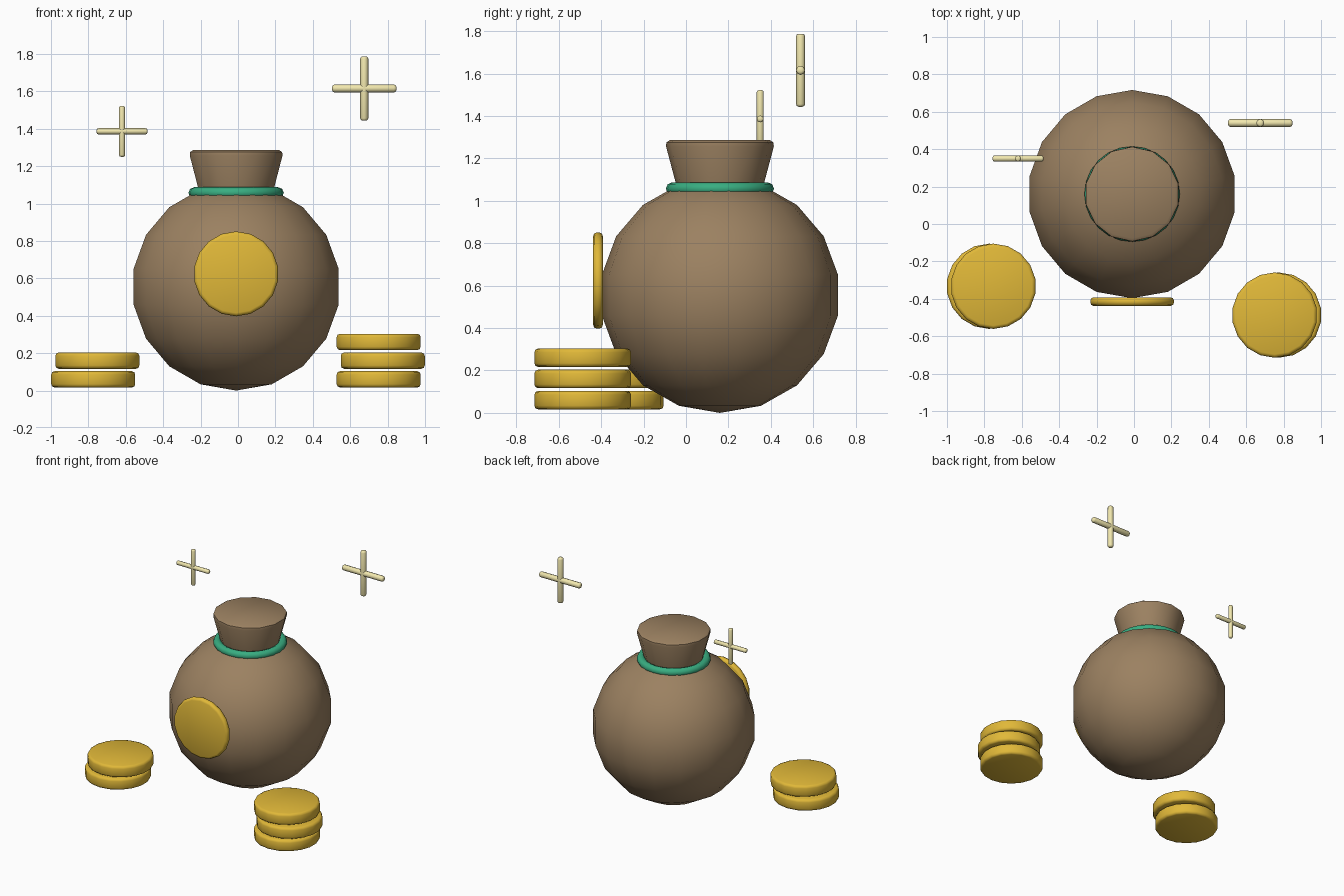
import bpy, bmesh
from math import sin, cos, pi, radians
from mathutils import Matrix

if "Cube" in bpy.data.objects:
    bpy.data.objects.remove(bpy.data.objects["Cube"])


def material(name, rgb):
    m = bpy.data.materials.new(name)
    m.diffuse_color = (*rgb, 1)
    m.use_nodes = True
    m.node_tree.nodes["Principled BSDF"].inputs["Base Color"].default_value = m.diffuse_color
    return m


CLOTH = material("cloth", (0.33, 0.22, 0.12))
GOLD = material("gold", (0.75, 0.48, 0.04))
CORD = material("cord", (0.04, 0.42, 0.22))
GLOW = material("glow", (0.88, 0.80, 0.42))


def finish(obj, name, mat, angle=50):
    obj.name = name
    obj.data.materials.append(mat)
    bpy.ops.object.select_all(action='DESELECT')
    obj.select_set(True)
    bpy.context.view_layer.objects.active = obj
    bpy.ops.object.shade_smooth_by_angle(angle=radians(angle))
    return obj


def lathe(name, profile, sides, loc, mat, rot=None):
    """Capped solid of revolution; profile is (radius, height) from bottom to top."""
    bm = bmesh.new()
    rings = []
    for r, z in profile:
        if r < 1e-5:
            rings.append([bm.verts.new((0, 0, z))])
        else:
            rings.append([bm.verts.new((r * cos(pi / 2 + 2 * pi * k / sides),
                                        r * sin(pi / 2 + 2 * pi * k / sides), z))
                          for k in range(sides)])
    for a, b in zip(rings, rings[1:]):
        for k in range(sides):
            quad = [a[k % len(a)], a[(k + 1) % len(a)],
                    b[(k + 1) % len(b)], b[k % len(b)]]
            bm.faces.new(list(dict.fromkeys(quad)))
    for ring in (rings[0], rings[-1]):
        if len(ring) > 1:
            bm.faces.new(ring)
    bmesh.ops.recalc_face_normals(bm, faces=bm.faces)
    if rot:
        bm.transform(rot)
    mesh = bpy.data.meshes.new(name)
    bm.to_mesh(mesh)
    bm.free()
    obj = bpy.data.objects.new(name, mesh)
    bpy.context.collection.objects.link(obj)
    obj.location = loc
    return finish(obj, name, mat)


def disc(name, r, h, bevel, sides, loc, mat, rot=None):
    """Cylinder with rounded rims, centred on loc."""
    arc = [(r - bevel + bevel * cos(a), h / 2 - bevel + bevel * sin(a))
           for a in (0, pi / 4, pi / 2)]
    profile = [(x, -z) for x, z in reversed(arc)] + arc
    return lathe(name, profile, sides, loc, mat, rot)


SX, SY = -0.01, 0.16

# Sack body: 18 sides, 9 latitude bands
body = [(0.565 * cos(radians(t)) if abs(t) < 90 else 0, 0.555 * sin(radians(t)))
        for t in range(-90, 91, 20)]
lathe("sack_body", body, 18, (SX, SY, 0.555), CLOTH)

# Flared neck with softened rim
lathe("sack_neck", [(0.194, 1.03), (0.254, 1.256), (0.2525, 1.275), (0.236, 1.286)],
      14, (SX, SY, 0), CLOTH)

# Cord tie
bpy.ops.mesh.primitive_torus_add(major_segments=24, minor_segments=8,
                                 major_radius=0.225, minor_radius=0.03,
                                 location=(SX, SY, 1.057))
finish(bpy.context.object, "cord_tie", CORD)

# Coin emblem on the front
disc("front_coin", 0.227, 0.046, 0.018, 18, (SX, -0.415, 0.624), GOLD,
     Matrix.Rotation(pi / 2, 4, 'X'))

# Coin stacks, each coin nudged sideways in turn
for side, x, y, start, count in (("left", -0.763, -0.333, -1, 2),
                                 ("right", 0.763, -0.487, -1, 3)):
    for i in range(count):
        nudge = 0.011 * start * (-1) ** i
        disc(f"{side}_coin_{i + 1}", 0.228, 0.087, 0.018, 18,
             (x + nudge, y, 0.06 + 0.1 * i), GOLD)

# Sparkles: crossed rods
for side, loc, half, r in (("left", (-0.62, 0.35, 1.386), 0.136, 0.0165),
                           ("right", (0.675, 0.54, 1.615), 0.172, 0.0215)):
    disc(f"{side}_sparkle_upright", r, 2 * half, r * 0.6, 8, loc, GLOW)
    disc(f"{side}_sparkle_crossbar", r, 2 * half, r * 0.6, 8, loc, GLOW,
         Matrix.Rotation(pi / 2, 4, 'Y'))
